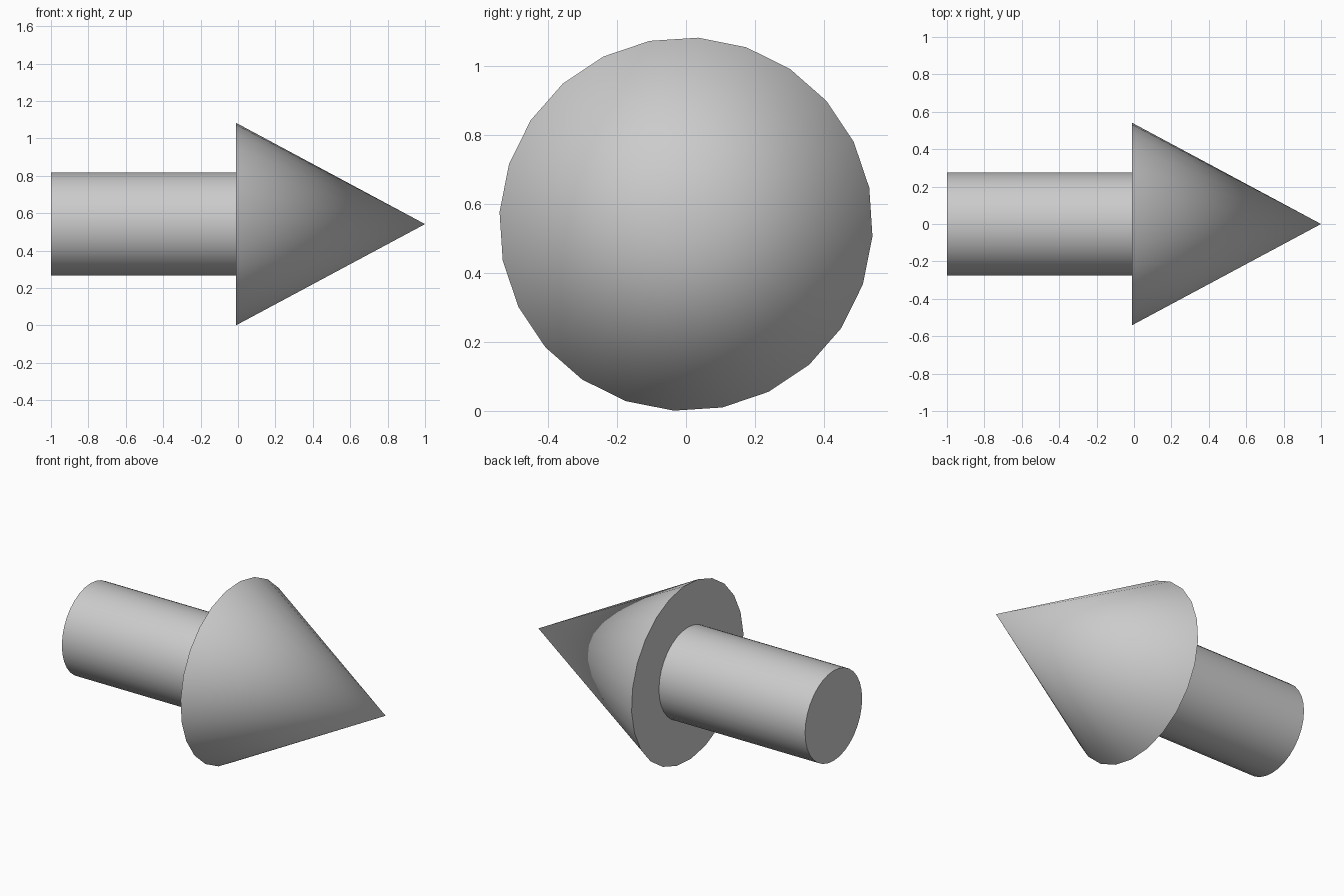
import bpy, bmesh, math

if "Cube" in bpy.data.objects:
    bpy.data.objects.remove(bpy.data.objects["Cube"])

CENTRE_Z = 0.542


def ring(bm, x, radius, sides, phase):
    """Ring of points around the x axis."""
    step = 2 * math.pi / sides
    return [bm.verts.new((x,
                          radius * math.sin(phase + i * step),
                          CENTRE_Z + radius * math.cos(phase + i * step)))
            for i in range(sides)]


def finish(bm, name):
    bmesh.ops.recalc_face_normals(bm, faces=bm.faces[:])
    mesh = bpy.data.meshes.new(name)
    bm.to_mesh(mesh)
    bm.free()
    obj = bpy.data.objects.new(name, mesh)
    bpy.context.collection.objects.link(obj)
    bpy.ops.object.select_all(action='DESELECT')
    obj.select_set(True)
    bpy.context.view_layer.objects.active = obj
    bpy.ops.object.shade_smooth_by_angle(angle=math.radians(30))


# Shaft: round bar with flat ends
bm = bmesh.new()
a = ring(bm, -1.0, 0.276, 32, 0)
b = ring(bm, -0.01, 0.276, 32, 0)
for i in range(32):
    j = (i + 1) % 32
    bm.faces.new((a[i], a[j], b[j], b[i]))
bm.faces.new(a)
bm.faces.new(b)
finish(bm, "arrow_shaft")

# Head: 24-sided cone, turned a quarter step about its axis
bm = bmesh.new()
base = ring(bm, -0.01, 0.542, 24, math.radians(3.75))
tip = bm.verts.new((1.0, 0, CENTRE_Z))
for i in range(24):
    bm.faces.new((base[i], base[(i + 1) % 24], tip))
bm.faces.new(base)
finish(bm, "arrow_head")
